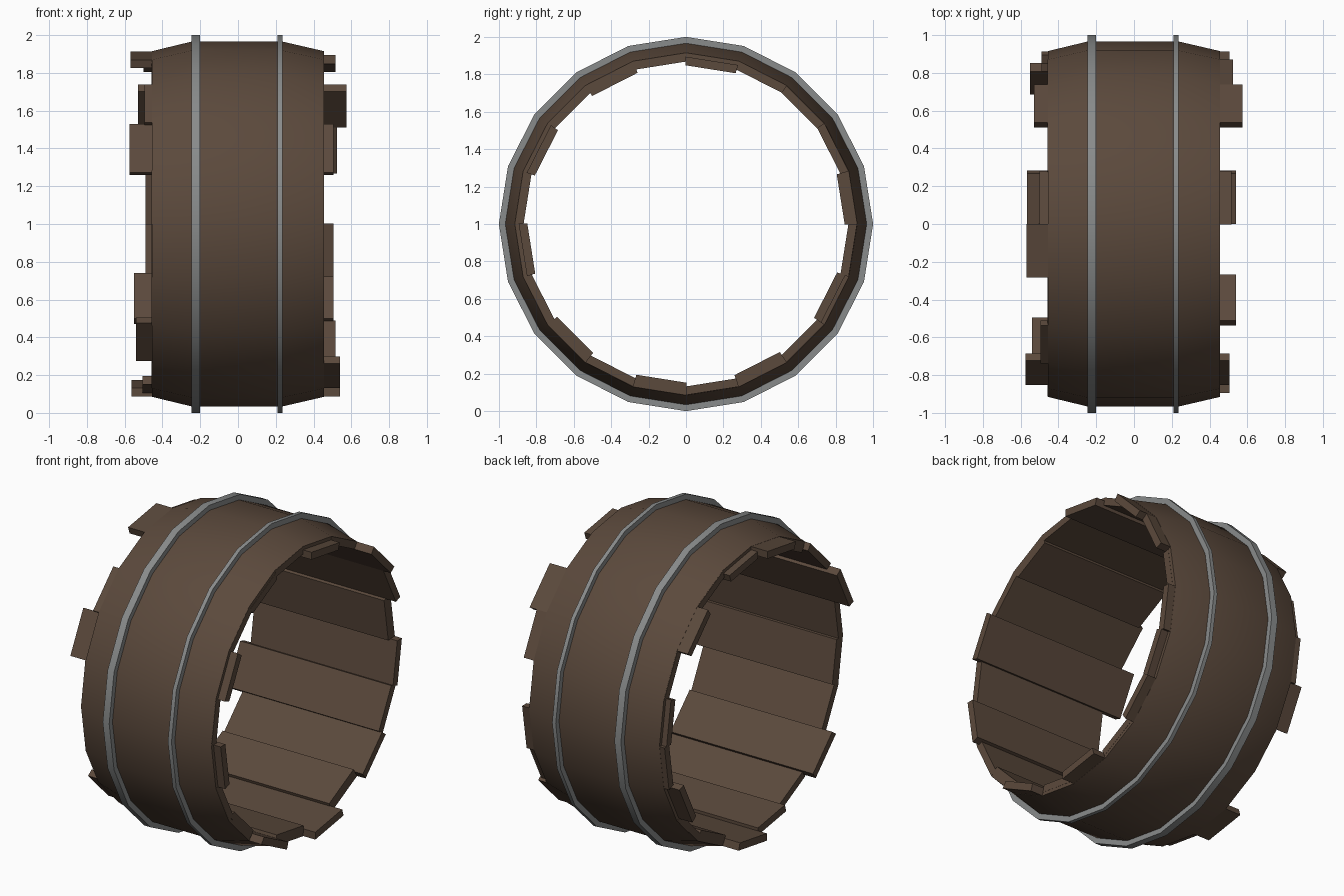
import bpy, bmesh, math

SIDES = 20
STEP = 2 * math.pi / SIDES

cube = bpy.data.objects.get("Cube")
if cube:
    bpy.data.objects.remove(cube, do_unlink=True)


def material(name, rgb):
    mat = bpy.data.materials.new(name)
    mat.use_nodes = True
    mat.diffuse_color = (*rgb, 1)
    mat.node_tree.nodes["Principled BSDF"].inputs["Base Color"].default_value = (*rgb, 1)
    return mat


wood = material("dark_wood", (0.105, 0.067, 0.045))
iron = material("grey_iron", (0.25, 0.26, 0.26))


def point(x, radius, k):
    """Position on the ring: the axis runs along x, step 0 is at the top."""
    return (x, radius * math.sin(k * STEP), 1 + radius * math.cos(k * STEP))


def finish(name, bm, mat, smooth):
    bmesh.ops.recalc_face_normals(bm, faces=bm.faces)
    mesh = bpy.data.meshes.new(name)
    bm.to_mesh(mesh)
    bm.free()
    mesh.materials.append(mat)
    obj = bpy.data.objects.new(name, mesh)
    bpy.context.collection.objects.link(obj)
    if smooth:
        bpy.ops.object.select_all(action="DESELECT")
        obj.select_set(True)
        bpy.context.view_layer.objects.active = obj
        bpy.ops.object.shade_smooth_by_angle(angle=math.radians(30))


def lathe(name, profile, mat):
    """Sweep a closed (x, radius) profile around the axis."""
    bm = bmesh.new()
    rings = [[bm.verts.new(point(x, r, k)) for x, r in profile] for k in range(SIDES)]
    n = len(profile)
    for k in range(SIDES):
        a, b = rings[k], rings[(k + 1) % SIDES]
        for i in range(n):
            j = (i + 1) % n
            bm.faces.new((a[i], a[j], b[j], b[i]))
    finish(name, bm, mat, True)


def hoop(name, x0, x1):
    lathe(name, [(x0, 0.95), (x0, 1), (x1, 1), (x1, 0.95)], iron)


def stave(k, x0, x1, sunk):
    """One flat plank filling one side of the ring, optionally sunk inwards."""
    bm = bmesh.new()
    mid = (k + 0.5) * STEP
    dy, dz = -sunk * math.sin(mid), -sunk * math.cos(mid)
    ends = []
    for x in (x0, x1):
        corners = [point(x, r, s) for r, s in
                   ((0.868, k), (0.914, k), (0.914, k + 1), (0.868, k + 1))]
        ends.append([bm.verts.new((px, y + dy, z + dz)) for px, y, z in corners])
    a, b = ends
    bm.faces.new(a)
    bm.faces.new(b)
    for i in range(4):
        j = (i + 1) % 4
        bm.faces.new((a[i], a[j], b[j], b[i]))
    finish(f"stave_{k + 1}", bm, wood, False)


# Outer barrel wall with tapered ends
lathe("barrel_wall", [(-0.455, 0.885), (-0.455, 0.915), (-0.24, 0.967),
                      (0.23, 0.967), (0.455, 0.915), (0.455, 0.885)], wood)

# Metal hoops
hoop("wide_hoop", -0.245, -0.2)
hoop("narrow_hoop", 0.21, 0.235)

# Inner staves with broken ends of uneven length
right_ends = {0: 0.5, 2: 0.53, 4: 0.49, 5: 0.49, 6: 0.55, 9: 0.565,
              10: 0.505, 12: 0.54, 16: 0.575, 17: 0.495, 19: 0.57}
left_ends = {0: 0.515, 2: 0.575, 3: 0.525, 5: 0.505, 6: 0.505, 7: 0.515,
             9: 0.54, 11: 0.54, 14: 0.505, 16: 0.505}
for k in range(SIDES):
    sunk = 0.02 if k % 2 == 0 and k != 2 else 0
    stave(k, -right_ends.get(k, 0.458), left_ends.get(k, 0.456), sunk)
